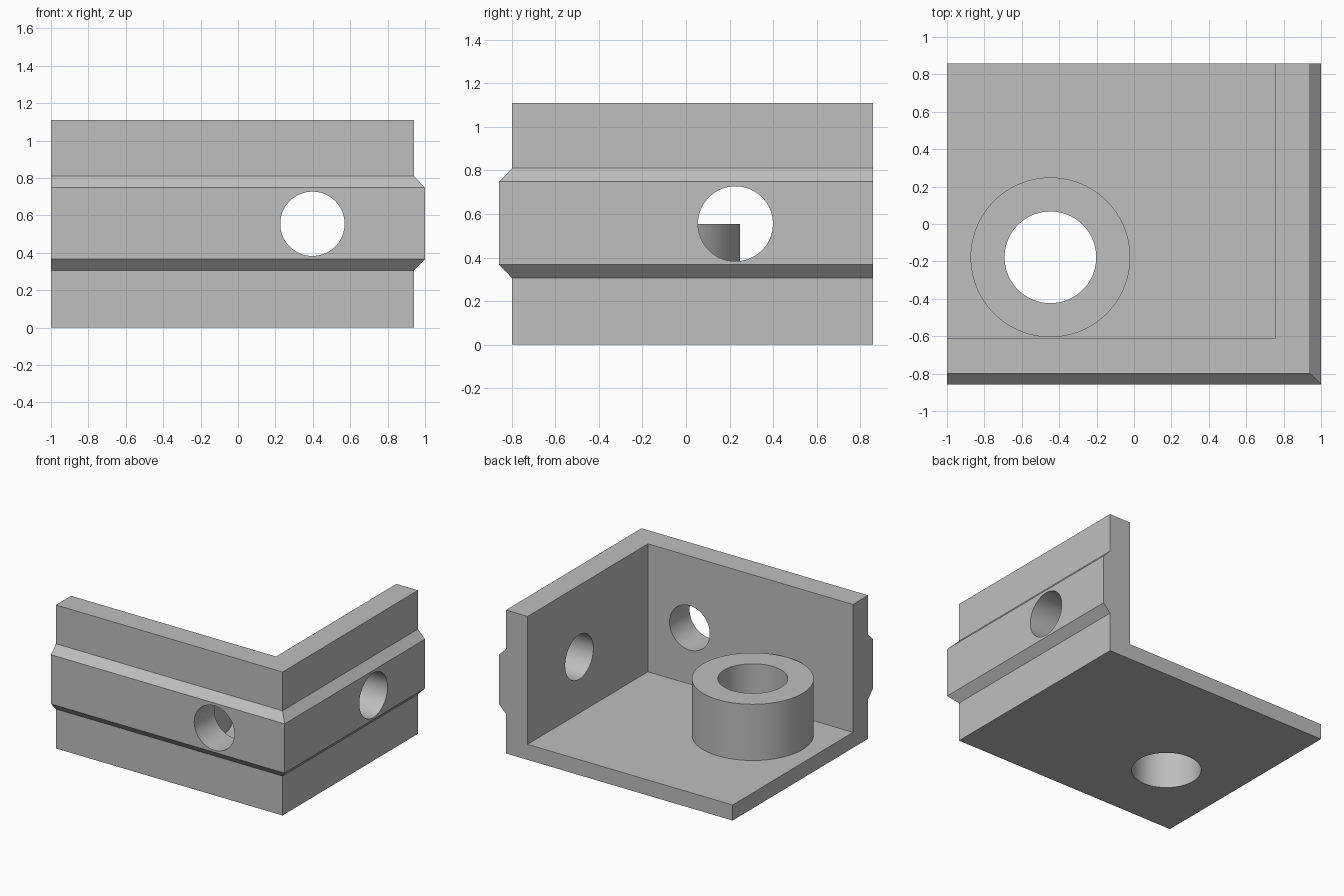
import bpy
import bmesh
import math
from mathutils import Matrix

if "Cube" in bpy.data.objects:
    bpy.data.objects.remove(bpy.data.objects["Cube"])

BACK, INNER_X, INNER_Y = 0.858, 0.755, -0.613
HEIGHT, FLOOR = 1.11, 0.12
WALL, RIDGE = 0.185, 0.245
MID = HEIGHT / 2
BOSS = (-0.447, -0.178)

grey = bpy.data.materials.new("plain grey")
grey.use_nodes = True
colour = (0.52, 0.52, 0.52, 1)
grey.diffuse_color = colour
grey.node_tree.nodes["Principled BSDF"].inputs["Base Color"].default_value = colour


def make_object(name, bm):
    bmesh.ops.recalc_face_normals(bm, faces=bm.faces)
    mesh = bpy.data.meshes.new(name)
    bm.to_mesh(mesh)
    bm.free()
    mesh.materials.append(grey)
    obj = bpy.data.objects.new(name, mesh)
    bpy.context.collection.objects.link(obj)
    return obj


def cylinder(name, centre, radius, depth, axis="Z"):
    turn = {"X": Matrix.Rotation(math.pi / 2, 4, "Y"),
            "Y": Matrix.Rotation(math.pi / 2, 4, "X"),
            "Z": Matrix.Identity(4)}[axis]
    bm = bmesh.new()
    bmesh.ops.create_cone(bm, cap_ends=True, segments=96, radius1=radius,
                          radius2=radius, depth=depth,
                          matrix=Matrix.Translation(centre) @ turn)
    return make_object(name, bm)


def combine(target, tool, operation):
    mod = target.modifiers.new(tool.name, "BOOLEAN")
    mod.operation, mod.solver, mod.object = operation, "EXACT", tool
    bpy.context.view_layer.objects.active = target
    bpy.ops.object.modifier_apply(modifier=mod.name)
    bpy.data.objects.remove(tool)


# Two walls: a ridged cross-section swept around a mitred corner
profile = [(0, 0), (WALL, 0), (WALL, 0.305), (RIDGE, 0.367),
           (RIDGE, 0.748), (WALL, 0.81), (WALL, HEIGHT), (0, HEIGHT)]
bm = bmesh.new()
rings = [[bm.verts.new(p) for p in ring] for ring in (
    [(-1, INNER_Y - d, z) for d, z in profile],
    [(INNER_X + d, INNER_Y - d, z) for d, z in profile],
    [(INNER_X + d, BACK, z) for d, z in profile])]
for a, b in zip(rings, rings[1:]):
    for i in range(len(profile)):
        j = (i + 1) % len(profile)
        bm.faces.new((a[i], a[j], b[j], b[i]))
bm.faces.new(rings[0])
bm.faces.new(rings[-1])
bracket = make_object("corner_bracket", bm)

# Floor plate, reaching a little into the walls
bm = bmesh.new()
bmesh.ops.create_cube(bm, size=1)
x1, y0 = INNER_X + 0.1, INNER_Y - 0.1
bmesh.ops.scale(bm, vec=(x1 + 1, BACK - y0, FLOOR), verts=bm.verts)
bmesh.ops.translate(bm, vec=((x1 - 1) / 2, (BACK + y0) / 2, FLOOR / 2), verts=bm.verts)
combine(bracket, make_object("floor", bm), "UNION")

# Raised boss on the floor
boss_base = FLOOR / 2
combine(bracket, cylinder("boss", (*BOSS, (MID + boss_base) / 2), 0.427,
                          MID - boss_base), "UNION")

# Holes through the boss and each wall
combine(bracket, cylinder("boss_hole", (*BOSS, MID / 2), 0.245, 1), "DIFFERENCE")
combine(bracket, cylinder("front_hole", (0.398, INNER_Y - 0.1, MID), 0.172, 0.5, "Y"),
        "DIFFERENCE")
combine(bracket, cylinder("side_hole", (INNER_X + 0.1, 0.227, MID), 0.172, 0.5, "X"),
        "DIFFERENCE")

# Smooth the round surfaces and keep the edges crisp
bpy.ops.object.select_all(action="DESELECT")
bracket.select_set(True)
bpy.context.view_layer.objects.active = bracket
bpy.ops.object.shade_smooth_by_angle(angle=math.radians(30))
